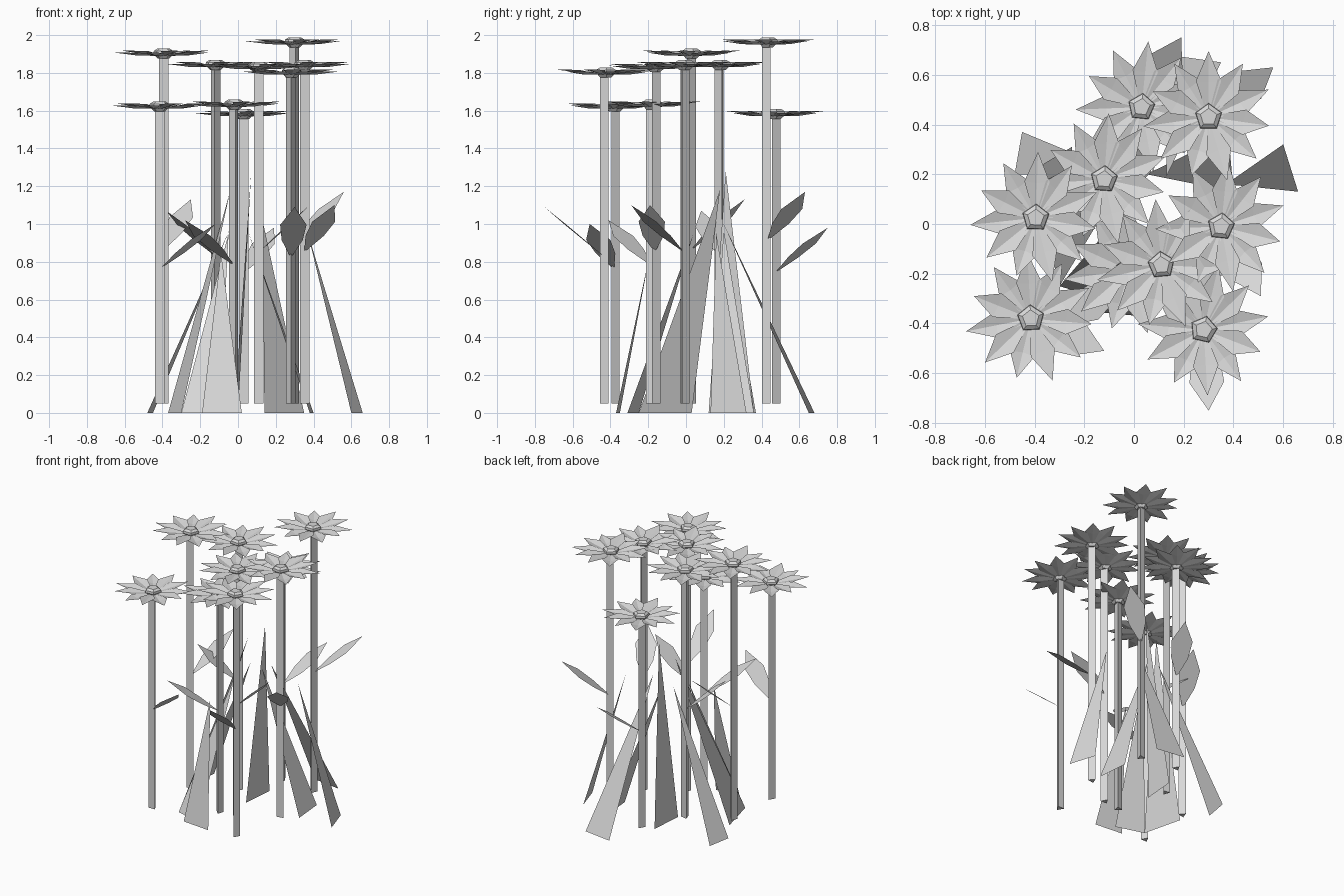
import bpy
import bmesh
from math import sin, cos, tau, radians
from mathutils import Vector

cube = bpy.data.objects.get("Cube")
if cube:
    bpy.data.objects.remove(cube, do_unlink=True)

grey = bpy.data.materials.new("pale grey")
grey.use_nodes = True
COLOUR = (0.69, 0.69, 0.69, 1)
grey.diffuse_color = COLOUR
grey.node_tree.nodes["Principled BSDF"].inputs["Base Color"].default_value = COLOUR


def finish(name, bm, location=(0, 0, 0)):
    """Turn a bmesh into a flat shaded object."""
    mesh = bpy.data.meshes.new(name)
    bm.to_mesh(mesh)
    bm.free()
    mesh.materials.append(grey)
    obj = bpy.data.objects.new(name, mesh)
    obj.location = location
    bpy.context.collection.objects.link(obj)
    return obj


def add_face(bm, points):
    bm.faces.new([bm.verts.new(p) for p in points])


def add_prism(bm, rings, sides, turn):
    """Loft regular polygons given as (radius, height) and cap both ends."""
    loops = []
    for radius, z in rings:
        angles = [turn + tau * i / sides for i in range(sides)]
        loops.append([bm.verts.new((radius * cos(a), radius * sin(a), z)) for a in angles])
    for low, high in zip(loops, loops[1:]):
        for i in range(sides):
            j = (i + 1) % sides
            bm.faces.new((low[i], low[j], high[j], high[i]))
    bm.faces.new(loops[0][::-1])
    bm.faces.new(loops[-1])


def make_stem(x, y, top, turn):
    bm = bmesh.new()
    add_prism(bm, [(0.029, 0.05), (0.029, top)], 3, turn)
    finish("stem", bm, (x, y, 0))


def make_bloom(x, y, z, turn, petals=11):
    # Broad overlapping petals, creased along the middle
    bm = bmesh.new()
    for i in range(petals):
        a = turn + tau * i / petals
        out = Vector((cos(a), sin(a), 0))
        side = Vector((-sin(a), cos(a), 0))
        up = Vector((0, 0, 1))
        drop = 0.01 * (i % 2)
        length = 0.265 - 0.01 * (i % 3)
        base = out * 0.03 - up * 0.02
        ridge = out * 0.14 - up * (0.008 + drop)
        tip = out * length + up * (0.008 - drop)
        for s in (1, -1):
            edge = out * 0.145 + side * 0.051 * s + up * (0.006 - drop)
            heel = out * 0.045 + side * 0.018 * s - up * 0.014
            add_face(bm, [base, ridge, edge, heel][::s])
            add_face(bm, [ridge, tip, edge][::s])
    finish("petals", bm, (x, y, z))

    # Faceted flower heart
    bm = bmesh.new()
    add_prism(bm, [(0.03, -0.035), (0.056, -0.01), (0.054, 0.006), (0.035, 0.018)], 5, turn)
    finish("flower_heart", bm, (x, y, z))


def make_leaf(base, tip, width=0.07):
    # Flat pointed leaf
    base, tip = Vector(base), Vector(tip)
    along = tip - base
    side = along.cross(Vector((0, 0, 1))).normalized() * width
    bm = bmesh.new()
    add_face(bm, [base, base + along * 0.35 + side * 0.8, base + along * 0.65 + side,
                  tip, base + along * 0.65 - side, base + along * 0.35 - side * 0.8])
    finish("leaf", bm)


def make_blade(left, right, tip):
    # Long grass blade, wide at the ground
    bm = bmesh.new()
    add_face(bm, [(*left, 0), (*right, 0), tip])
    finish("grass_blade", bm)


# Each flower: head position, bloom turn, stem turn, height of the leaf joint, leaf tip
flowers = [
    ((0.03, 0.47, 1.59), 84, 90, 0.74, (0.19, 0.75, 0.98)),
    ((0.3, 0.43, 1.97), 90, 40, 0.91, (0.56, 0.63, 1.17)),
    ((-0.12, 0.18, 1.85), 86, 20, 0.83, (-0.38, 0.08, 1.07)),
    ((-0.395, 0.025, 1.91), 88, 100, 0.86, (-0.25, 0.31, 1.13)),
    ((0.35, -0.01, 1.85), 84, 100, 0.85, (0.51, -0.29, 1.1)),
    ((0.11, -0.165, 1.84), 95, 90, 0.85, (0.38, -0.19, 1.1)),
    ((-0.02, -0.185, 1.64), 90, 45, 0.78, (-0.28, -0.41, 1.02)),
    ((-0.415, -0.38, 1.63), 93, 90, 0.76, (-0.12, -0.51, 1.0)),
    ((0.28, -0.425, 1.81), 77, 30, 0.82, (0.3, -0.75, 1.09)),
]
for (x, y, z), bloom_turn, stem_turn, joint, tip in flowers:
    make_stem(x, y, z - 0.01, radians(stem_turn))
    make_bloom(x, y, z, radians(bloom_turn))
    make_leaf((x, y, joint), tip)

# Grass blades leaning in towards the middle
blades = [
    ((0.6, 0.32), (0.66, 0.13), (0.37, 0.16, 0.95)),
    ((-0.45, 0.37), (-0.48, 0.2), (-0.04, 0.2, 0.98)),
    ((-0.19, -0.35), (0.02, -0.37), (-0.09, -0.19, 0.85)),
    ((-0.37, 0.03), (-0.3, -0.25), (-0.04, 0.18, 1.18)),
    ((-0.3, -0.25), (-0.1, -0.31), (-0.05, 0.04, 0.95)),
    ((0.4, 0.13), (0.38, 0.36), (0.05, 0.2, 0.97)),
    ((0.14, 0.68), (0.35, 0.65), (0.13, 0.19, 1.02)),
    ((-0.02, 0.12), (0.0, 0.36), (0.07, 0.21, 1.28)),
]
for left, right, tip in blades:
    make_blade(left, right, tip)
